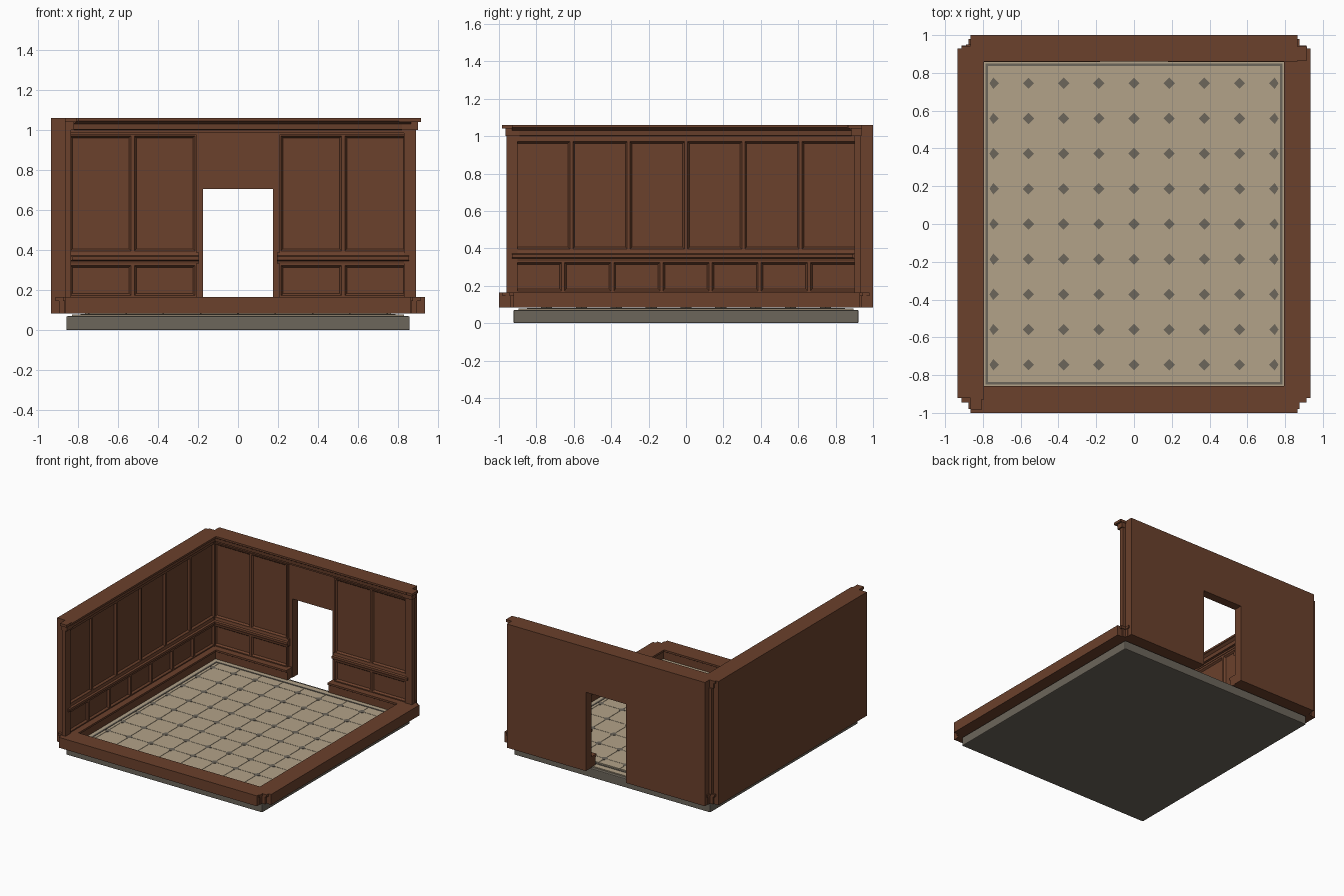
import bpy, bmesh
from mathutils import Vector

cube = bpy.data.objects.get("Cube")
if cube:
    bpy.data.objects.remove(cube, do_unlink=True)


def material(name, rgb):
    m = bpy.data.materials.new(name)
    m.use_nodes = True
    m.diffuse_color = (*rgb, 1)
    m.node_tree.nodes["Principled BSDF"].inputs["Base Color"].default_value = (*rgb, 1)
    return m


WOOD = material("brown wood", (0.145, 0.052, 0.025))
STONE = material("grey stone", (0.15, 0.132, 0.104))
TILE = material("beige tile", (0.45, 0.365, 0.25))

FX, FY = 0.865, 0.93            # inner faces of the wall slabs
LOW, CUT, TOP = 0.083, 0.165, 1.06


def finish(name, bm, mat):
    bmesh.ops.recalc_face_normals(bm, faces=bm.faces)
    mesh = bpy.data.meshes.new(name)
    bm.to_mesh(mesh)
    bm.free()
    ob = bpy.data.objects.new(name, mesh)
    mesh.materials.append(mat)
    bpy.context.collection.objects.link(ob)
    return ob


def add_prism(bm, points, offset):
    """Polygon of 3D points swept along an offset; returns the end cap."""
    a = [bm.verts.new(p) for p in points]
    b = [bm.verts.new(Vector(p) + Vector(offset)) for p in points]
    bm.faces.new(a[::-1])
    n = len(a)
    for i in range(n):
        bm.faces.new((a[i], a[(i + 1) % n], b[(i + 1) % n], b[i]))
    return bm.faces.new(b)


def add_box(bm, x0, x1, y0, y1, z0, z1):
    add_prism(bm, [(x0, y0, z0), (x1, y0, z0), (x1, y1, z0), (x0, y1, z0)], (0, 0, z1 - z0))


def boxes(name, mat, *dims):
    bm = bmesh.new()
    for d in dims:
        add_box(bm, *d)
    return finish(name, bm, mat)


def place(wall, u, d, z):
    """u runs along the wall, d goes from the slab into the room."""
    return {"right": (-FX + d, u, z), "left": (FX - d, u, z),
            "back": (u, FY - d, z), "front": (u, d - FY, z)}[wall]


def trim(name, wall, profile, spans):
    bm = bmesh.new()
    for u0, u1 in spans:
        run = Vector(place(wall, u1, 0, 0)) - Vector(place(wall, u0, 0, 0))
        add_prism(bm, [place(wall, u0, d, z) for d, z in profile], run)
    return finish(name, bm, WOOD)


def panels(name, wall, spans, z0, z1):
    """Row of sunken panels with sloping mouldings."""
    bm = bmesh.new()
    for u0, u1, count in spans:
        w = (u1 - u0) / count
        for i in range(count):
            a, b = u0 + i * w, u0 + (i + 1) * w
            depth = Vector(place(wall, 0, 0.022, 0)) - Vector(place(wall, 0, 0, 0))
            face = add_prism(bm, [place(wall, u, 0, z) for u, z in
                                  ((a, z0), (b, z0), (b, z1), (a, z1))], depth)
            bmesh.ops.recalc_face_normals(bm, faces=bm.faces)
            bmesh.ops.inset_region(bm, faces=[face], thickness=0.008, use_even_offset=True)
            bmesh.ops.inset_region(bm, faces=[face], thickness=0.010, depth=-0.014,
                                   use_even_offset=True)
    return finish(name, bm, WOOD)


# Floor base and paving
base = boxes("floor_base", STONE, (-0.857, 0.857, -0.922, 0.922, 0, 0.07))
bev = base.modifiers.new("soft_edges", "BEVEL")
bev.width, bev.segments = 0.006, 2
boxes("floor_bed", TILE, (-0.83, 0.83, -0.895, 0.895, 0.068, 0.078))


def frame(name, mat, x, y, w, z0, z1):
    boxes(name, mat, (-x, x, y - w, y, z0, z1), (-x, x, -y, w - y, z0, z1),
          (-x, w - x, w - y, y - w, z0, z1), (x - w, x, w - y, y - w, z0, z1))


frame("floor_border", STONE, 0.786, 0.85, 0.013, 0.078, 0.0815)

# Square tiles with a small diamond at each crossing
PITCH = 0.1863
grid = [PITCH * i for i in range(-4, 5)]
xs = [-0.765] + grid + [0.765]
ys = [-0.828] + grid + [0.828]
GAP = 0.0015
bm = bmesh.new()
for x0, x1 in zip(xs, xs[1:]):
    for y0, y1 in zip(ys, ys[1:]):
        add_box(bm, x0 + GAP, x1 - GAP, y0 + GAP, y1 - GAP, 0.078, 0.082)
finish("floor_tiles", bm, TILE)

bm = bmesh.new()
R = 0.03
for x in grid:
    for y in grid:
        pts = [(x + R, y), (x, y + R), (x - R, y), (x, y - R)]
        add_prism(bm, [(max(-0.765, min(0.765, px)), py, 0.078) for px, py in pts], (0, 0, 0.0055))
finish("floor_diamonds", bm, STONE)

# Wall slabs: two tall, two cut low
boxes("right_wall", WOOD, (-0.935, -FX, -0.922, FY, LOW, TOP))
boxes("left_low_wall", WOOD, (FX, 0.935, -0.922, FY, LOW, CUT))
boxes("front_low_wall", WOOD, (-FX, FX, -1, -FY, LOW, CUT))
D, DOOR_TOP = 0.175, 0.705
bm = bmesh.new()
outline = [(-FX, LOW), (-D, LOW), (-D, DOOR_TOP), (D, DOOR_TOP),
           (D, LOW), (FX, LOW), (FX, TOP), (-FX, TOP)]
add_prism(bm, [(x, FY, z) for x, z in outline], (0, 0.07, 0))
finish("back_wall_with_doorway", bm, WOOD)

# Skirting
SKIRT = [(0, LOW), (0.055, LOW), (0.055, 0.14), (0.072, 0.15), (0.072, CUT), (0, CUT)]
for wall, spans in {"right": [(-FY, FY)], "left": [(-FY, FY)], "front": [(-FX, FX)],
                    "back": [(-FX, -D - 0.005), (D + 0.005, FX)]}.items():
    trim(wall + "_skirting", wall, SKIRT, spans)

# Panelling on the tall walls
panels("right_upper_panels", "right", [(-0.92, 0.92, 6)], 0.388, 0.978)
panels("right_lower_panels", "right", [(-0.92, 0.92, 7)], CUT, 0.332)
BACK = [(-0.845, -0.207, 2), (0.207, 0.845, 2)]
panels("back_upper_panels", "back", BACK, 0.388, 0.978)
panels("back_lower_panels", "back", BACK, CUT, 0.332)

# Chair rails
RAIL = [(0, 0.332), (0.022, 0.332), (0.026, 0.345), (0.04, 0.35),
        (0.04, 0.368), (0.026, 0.373), (0.022, 0.388), (0, 0.388)]
trim("right_chair_rail", "right", RAIL, [(-0.93, 0.92)])
trim("back_chair_rail", "back", RAIL, [(-0.855, -0.195), (0.195, 0.855)])

# Crown mouldings
CROWN = [(0, 0.985), (0.026, 0.985), (0.026, 1.0), (0.042, 1.003), (0.045, 1.03),
         (0.06, 1.042), (0.07, 1.045), (0.07, TOP), (0, TOP)]
trim("right_crown", "right", CROWN, [(-0.93, FY)])
trim("back_crown", "back", CROWN, [(-FX, FX)])

# Frieze strip between panels and crown
trim("right_frieze", "right", [(0, 0.978), (0.022, 0.978), (0.022, 0.986), (0, 0.986)],
     [(-0.92, 0.92)])

# Corner posts with caps at the ends of the tall walls
boxes("front_right_post", WOOD,
      (-FX, -0.835, -0.96, -0.9, CUT, 1.0),
      (-FX, -0.82, -0.965, -0.89, 1.0, 1.04),
      (-FX, -0.807, -0.985, -0.875, 1.04, TOP))
boxes("back_left_post", WOOD,
      (0.83, 0.89, 0.9, FY + 0.005, CUT, 1.0),
      (0.82, 0.9, 0.885, FY + 0.007, 1.0, 1.04),
      (0.805, 0.915, 0.865, FY + 0.01, 1.04, TOP))
boxes("back_right_post", WOOD,
      (-0.89, -0.835, 0.9, 0.95, CUT, 1.0),
      (-0.9, -0.82, 0.885, 0.943, 1.0, 1.04),
      (-0.912, -0.805, 0.865, 0.943, 1.04, TOP))

# Stepped blocks at the foot of each corner
for side, sx in (("left", 1), ("right", -1)):
    for end, sy in (("back", 1), ("front", -1)):
        bm = bmesh.new()
        for ox, oy, z0, z1 in ((0.912, 0.945, 0.145, CUT), (0.875, 0.98, 0.145, CUT),
                               (0.895, 0.94, LOW, 0.145), (0.87, 0.965, LOW, 0.145)):
            x0, x1 = sorted((sx * 0.81, sx * ox))
            y0, y1 = sorted((sy * 0.875, sy * oy))
            add_box(bm, x0, x1, y0, y1, z0, z1)
        finish(f"{end}_{side}_corner_block", bm, WOOD)
